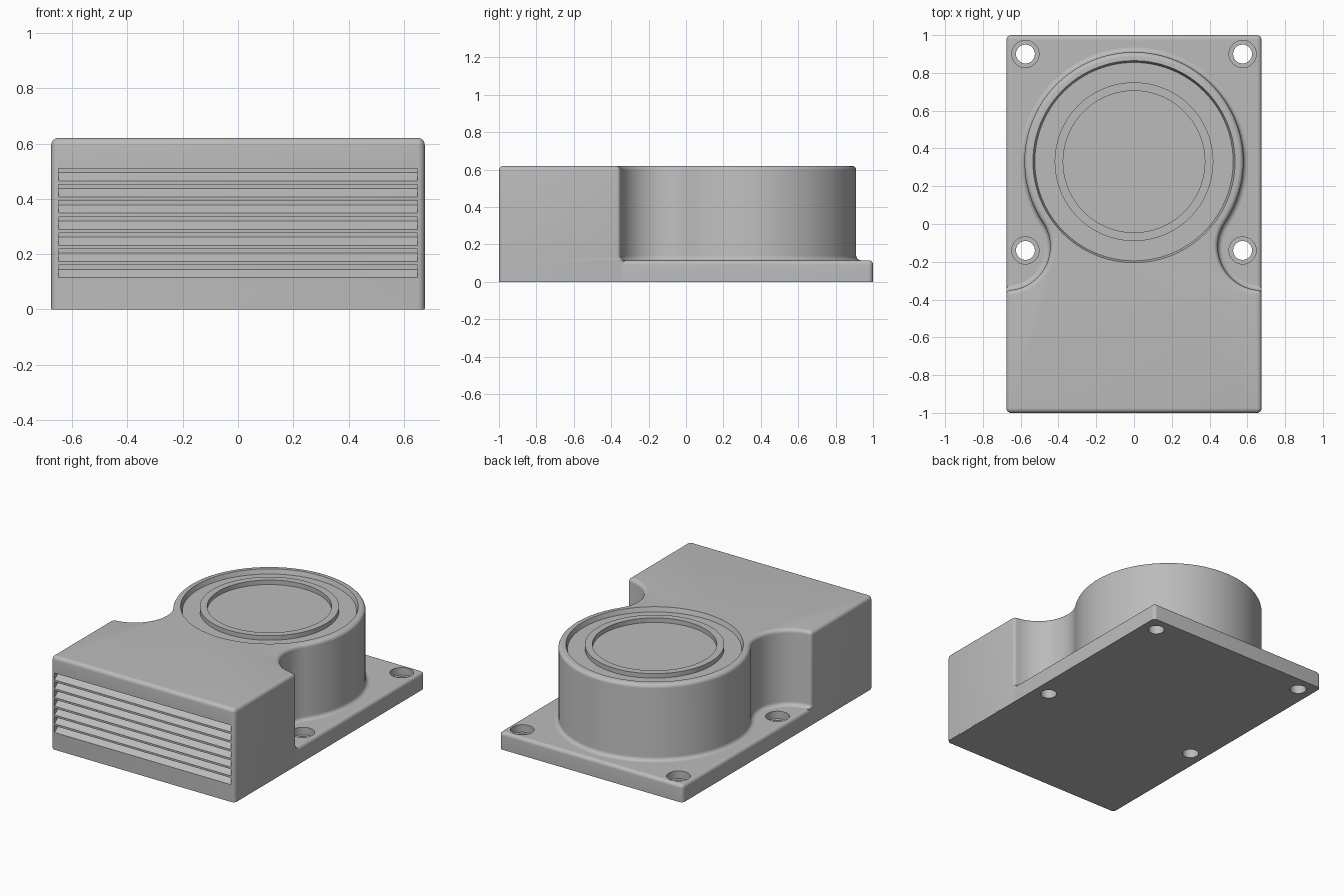
import bpy, bmesh
from math import sin, cos, pi, atan2, sqrt, hypot, radians

if "Cube" in bpy.data.objects:
    bpy.data.objects.remove(bpy.data.objects["Cube"])

grey = bpy.data.materials.new("plain grey")
grey.use_nodes = True
colour = (0.5, 0.5, 0.5, 1)
grey.diffuse_color = colour
grey.node_tree.nodes["Principled BSDF"].inputs["Base Color"].default_value = colour

W, TOP, PLATE, ROUND = 0.675, 0.62, 0.115, 0.025
DRUM_Y, DRUM_R = 0.33, 0.58
BAY_Y = -0.12
DIST = hypot(W, DRUM_Y - BAY_Y)
BAY_R = DIST - DRUM_R


def arc(cx, cy, r, a, b, n):
    return [(cx + r * cos(a + (b - a) * i / n), cy + r * sin(a + (b - a) * i / n))
            for i in range(n + 1)]


def loft(name, rings, closed=False):
    """Skin a stack of equal-length rings; cap the ends, or join them if closed."""
    bm = bmesh.new()
    loops = [[bm.verts.new(p) for p in ring] for ring in rings]
    n = len(loops[0])
    pairs = list(zip(loops, loops[1:]))
    if closed:
        pairs.append((loops[-1], loops[0]))
    else:
        bm.faces.new(loops[0][::-1])
        bm.faces.new(loops[-1])
    for lo, hi in pairs:
        for i in range(n):
            j = (i + 1) % n
            bm.faces.new((lo[i], lo[j], hi[j], hi[i]))
    bmesh.ops.recalc_face_normals(bm, faces=bm.faces)
    mesh = bpy.data.meshes.new(name)
    bm.to_mesh(mesh)
    bm.free()
    mesh.materials.append(grey)
    ob = bpy.data.objects.new(name, mesh)
    bpy.context.collection.objects.link(ob)
    return ob


def lathe(name, profile, x, y, n, closed=False):
    return loft(name, [[(px, py, z) for px, py in arc(x, y, r, 0, 2 * pi, n)[:-1]]
                       for r, z in profile], closed)


def cut(target, cutter):
    mod = target.modifiers.new(cutter.name, "BOOLEAN")
    mod.operation, mod.solver, mod.object = "DIFFERENCE", "EXACT", cutter
    bpy.context.view_layer.objects.active = target
    bpy.ops.object.modifier_apply(modifier=mod.name)
    bpy.data.objects.remove(cutter)


def smooth(ob):
    bpy.ops.object.select_all(action="DESELECT")
    ob.select_set(True)
    bpy.context.view_layer.objects.active = ob
    bpy.ops.object.shade_smooth_by_angle(angle=radians(32))


def mirrored(half, z):
    """Close a right-hand outline with its mirror image at height z."""
    left = [(-x, y) for x, y in reversed(half) if abs(x) > 1e-5]
    return [(x, y, z) for x, y in half + left]


def body_outline(side, wall, z):
    """Box front, concave bay and round drum; side and wall are outward offsets."""
    r, nose = BAY_R - wall, 0.02
    x = W + side - nose
    y = BAY_Y - sqrt(r * r - (x - W) ** 2)
    start = atan2(y - BAY_Y, x - W) + 2 * pi
    tangent = atan2(DRUM_Y - BAY_Y, -W)
    half = arc(W - ROUND, ROUND - 1, ROUND + min(side, -0.0) + 0.0005, -pi / 2, 0, 5)
    half += arc(x, y - nose, nose, 0, pi / 2, 4)
    half += arc(W, BAY_Y, r, start, tangent, 20)[1:]
    half += arc(0, DRUM_Y, DRUM_R + wall, tangent - pi, pi / 2, 36)[1:]
    return mirrored(half, z)


def plate_outline(inset, z):
    c = W - ROUND
    r = ROUND - inset
    return mirrored(arc(c, ROUND - 1, r, -pi / 2, 0, 5) + arc(c, 1 - ROUND, r, 0, pi / 2, 5), z)


STEPS = [i * pi / 10 for i in range(6)]

# Mounting plate with rounded upper edge
soft = ROUND * 0.9
plate = loft("mounting_plate", [plate_outline(0, 0)] + [
    plate_outline(soft * (1 - cos(a)), PLATE - soft + soft * sin(a)) for a in STEPS])

# Counterbored screw holes
for x in (-0.575, 0.575):
    for y in (-0.14, 0.9):
        cut(plate, lathe("screw_hole", [(0.05, -0.1), (0.05, 0.065), (0.072, 0.065), (0.072, 0.2)],
                         x, y, 40))
smooth(plate)

# Housing: flared foot, straight wall, rounded top
rings = [body_outline(0, ROUND, 0.004)]
rings += [body_outline(0, ROUND * (1 - cos(a)), PLATE + ROUND * (1 - sin(a))) for a in reversed(STEPS)]
rings += [body_outline(-ROUND * (1 - cos(a)), -ROUND * (1 - cos(a)), TOP - ROUND * (1 - sin(a)))
          for a in STEPS]
housing = loft("housing", rings)

# Round recess in the drum top
FLOOR = TOP - 0.03
cut(housing, lathe("recess", [(0.525, FLOOR), (0.535, TOP), (0.535, TOP + 0.1)], 0, DRUM_Y, 96))

# Louvre slots with sloping sills across the front
for i in range(7):
    z = 0.115 + i * 0.0583
    section = [(-1.05, z), (-1, z), (-0.96, z + 0.03), (-0.96, z + 0.045), (-1.05, z + 0.045)]
    cut(housing, loft("louvre_slot", [[(x, y, h) for y, h in section] for x in (-0.65, 0.65)]))
smooth(housing)

# Raised ring standing in the recess
ring = lathe("raised_ring", [(0.375, FLOOR - 0.01), (0.42, FLOOR - 0.01), (0.42, TOP), (0.375, TOP)],
             0, DRUM_Y, 96, closed=True)
smooth(ring)
